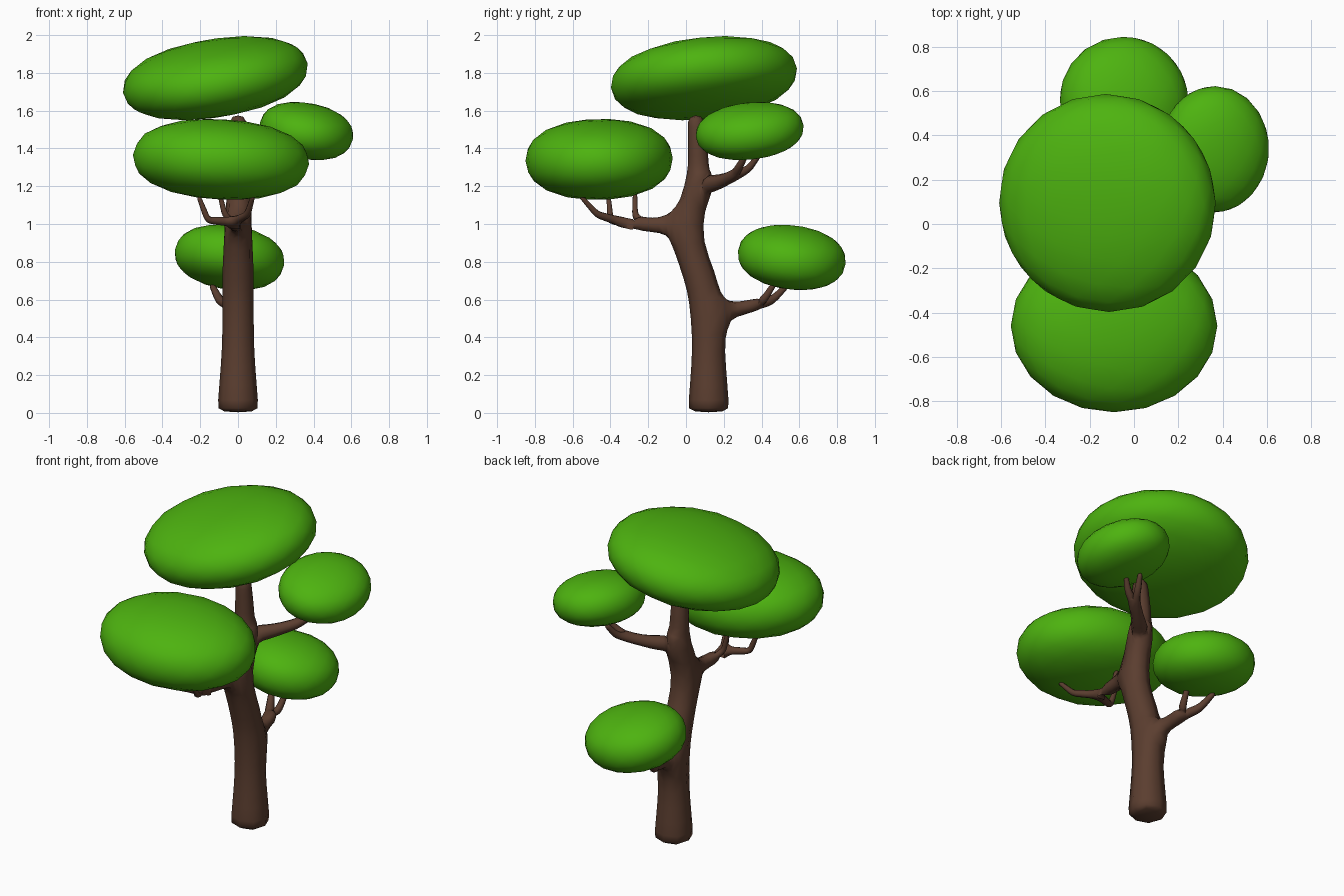
import bpy
from math import radians
from mathutils import Vector, Euler

cube = bpy.data.objects.get("Cube")
if cube:
    bpy.data.objects.remove(cube, do_unlink=True)


def make_material(name, rgb):
    mat = bpy.data.materials.new(name)
    mat.use_nodes = True
    mat.diffuse_color = (*rgb, 1)
    bsdf = next(n for n in mat.node_tree.nodes if n.type == 'BSDF_PRINCIPLED')
    bsdf.inputs["Base Color"].default_value = (*rgb, 1)
    bsdf.inputs["Roughness"].default_value = 0.8
    return mat


bark = make_material("bark_brown", (0.105, 0.048, 0.029))
leaf = make_material("leaf_green", (0.075, 0.45, 0.005))


# Wood skeleton: each chain is grown from an existing joint, points are (x, y, z, radius)
verts, edges, radii = [], [], []


def grow(start, *points):
    last = start
    for x, y, z, r in points:
        verts.append((x, y, z))
        radii.append(r)
        if last is not None:
            edges.append((last, len(verts) - 1))
        last = len(verts) - 1
    return last


# Trunk
base = grow(None, (0, .12, 0, .105), (0, .12, .04, .105), (0, .12, .25, .088))
low_joint = grow(base, (0, .115, .53, .085))
mid_joint = grow(low_joint, (0, .075, .72, .083), (0, .01, .88, .08), (0, -.01, 1.0, .078))
high_joint = grow(mid_joint, (0, .035, 1.1, .065), (0, .065, 1.21, .06))
grow(high_joint, (0, .065, 1.36, .052), (0, .05, 1.58, .04))

# Low back branch
fork = grow(low_joint, (-.01, .23, .545, .042), (-.04, .36, .56, .033))
grow(fork, (-.1, .46, .6, .022), (-.14, .54, .68, .014))
grow(fork, (-.01, .42, .61, .02), (0, .47, .69, .014))

# Front branch
first = grow(mid_joint, (0, -.1, .995, .045), (-.01, -.24, .99, .03))
grow(first, (-.07, -.27, 1.05, .016), (-.1, -.27, 1.17, .011))
second = grow(first, (-.02, -.34, 1.01, .025))
grow(second, (-.16, -.4, 1.02, .018), (-.21, -.41, 1.15, .011))
grow(second, (.05, -.47, 1.05, .018), (.08, -.56, 1.15, .011))

# High side branch
fork = grow(high_joint, (.09, .15, 1.215, .043), (.2, .25, 1.245, .03))
grow(fork, (.25, .33, 1.29, .02), (.28, .39, 1.37, .013))
grow(fork, (.28, .28, 1.3, .02), (.33, .32, 1.37, .013))

mesh = bpy.data.meshes.new("trunk_and_branches")
mesh.from_pydata(verts, edges, [])
wood = bpy.data.objects.new("trunk_and_branches", mesh)
bpy.context.collection.objects.link(wood)
mesh.materials.append(bark)
skin = wood.modifiers.new("Skin", 'SKIN')
skin.use_smooth_shade = True
skin.branch_smoothing = 0.3
for i, r in enumerate(radii):
    mesh.skin_vertices[0].data[i].radius = (r * 1.12, r * 1.12)
    mesh.skin_vertices[0].data[i].use_root = i == 0
wood.modifiers.new("Rounding", 'SUBSURF').levels = 1
wood.modifiers["Rounding"].render_levels = 1


# Foliage: tilted, slightly blunt ellipsoids
def foliage(name, center, size, tilt):
    bpy.ops.mesh.primitive_ico_sphere_add(subdivisions=3, radius=1)
    obj = bpy.context.object
    obj.name = name
    rot = Euler([radians(a) for a in tilt])
    p = 2.25
    for v in obj.data.vertices:
        ring = Vector((v.co.x, v.co.y)).length
        v.co *= (ring ** p + abs(v.co.z) ** p) ** (-1 / p)
        v.co = rot.to_matrix() @ Vector(a * b for a, b in zip(v.co, size))
    obj.location = center
    obj.data.materials.append(leaf)
    bpy.ops.object.shade_smooth()


foliage("top_foliage", (-.12, .095, 1.772), (.495, .495, .2), (6, -9, 0))
foliage("front_foliage", (-.09, -.46, 1.342), (.467, .39, .212), (1, 3, 0))
foliage("side_foliage", (.362, .337, 1.492), (.25, .287, .145), (6, 10, 0))
foliage("back_foliage", (-.045, .56, .823), (.292, .287, .165), (-7, 8, 0))
